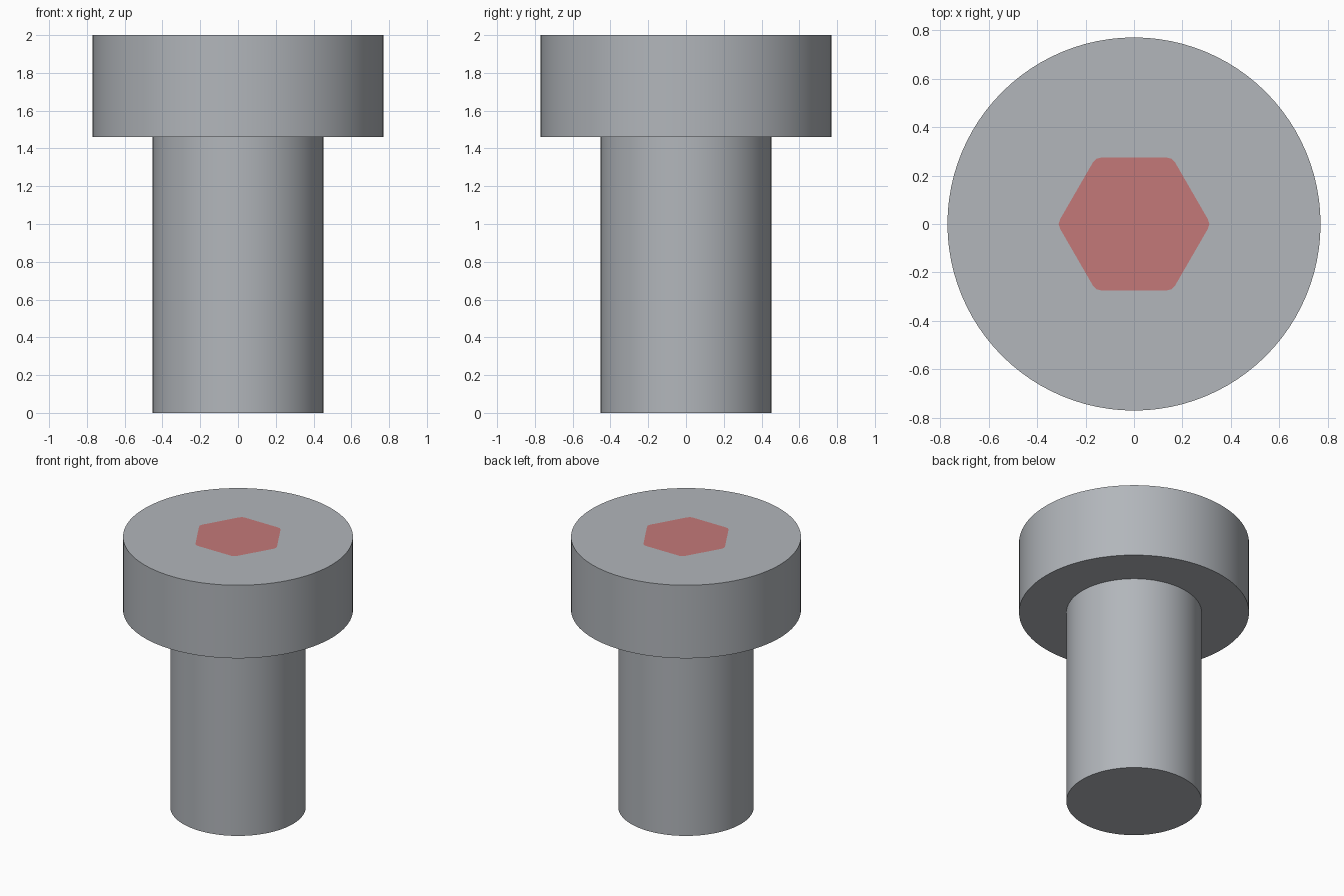
import bpy, bmesh, math

if "Cube" in bpy.data.objects:
    bpy.data.objects.remove(bpy.data.objects["Cube"])

SEG = 96


def material(name, rgb):
    m = bpy.data.materials.new(name)
    m.diffuse_color = (*rgb, 1)
    m.use_nodes = True
    m.node_tree.nodes["Principled BSDF"].inputs["Base Color"].default_value = m.diffuse_color
    return m


steel = material("steel grey", (0.445, 0.468, 0.497))
red = material("dull red", (0.55, 0.19, 0.19))


def hex_radius(a, apothem=0.274, clip=0.311):
    """Radius of a hexagon with flats facing +-y and slightly clipped corners."""
    off = (a - math.pi / 6) % (math.pi / 3)
    off = min(off, math.pi / 3 - off)
    return min(apothem / math.cos(off), clip)


def ring(bm, radius, z):
    pts = []
    for i in range(SEG):
        a = 2 * math.pi * i / SEG
        r = radius(a) if callable(radius) else radius
        pts.append(bm.verts.new((r * math.cos(a), r * math.sin(a), z)))
    return pts


# Shaft and head as one closed turned profile, ending in the hexagon outline
profile = [(0.453, 0), (0.453, 1.46), (0.77, 1.46), (0.77, 2), (hex_radius, 2)]
bm = bmesh.new()
rings = [ring(bm, r, z) for r, z in profile]
for low, high in zip(rings, rings[1:]):
    for i in range(SEG):
        j = (i + 1) % SEG
        bm.faces.new((low[i], low[j], high[j], high[i]))
bm.faces.new(rings[0][::-1])

# Painted hexagon on the head
hexagon = bm.faces.new(rings[-1])
hexagon.material_index = 1

mesh = bpy.data.meshes.new("bolt")
bm.to_mesh(mesh)
bm.free()
mesh.materials.append(steel)
mesh.materials.append(red)
bolt = bpy.data.objects.new("bolt", mesh)
bpy.context.collection.objects.link(bolt)

# Smooth round walls, sharp rims
bpy.context.view_layer.objects.active = bolt
bolt.select_set(True)
bpy.ops.object.shade_smooth_by_angle(angle=math.radians(30))
